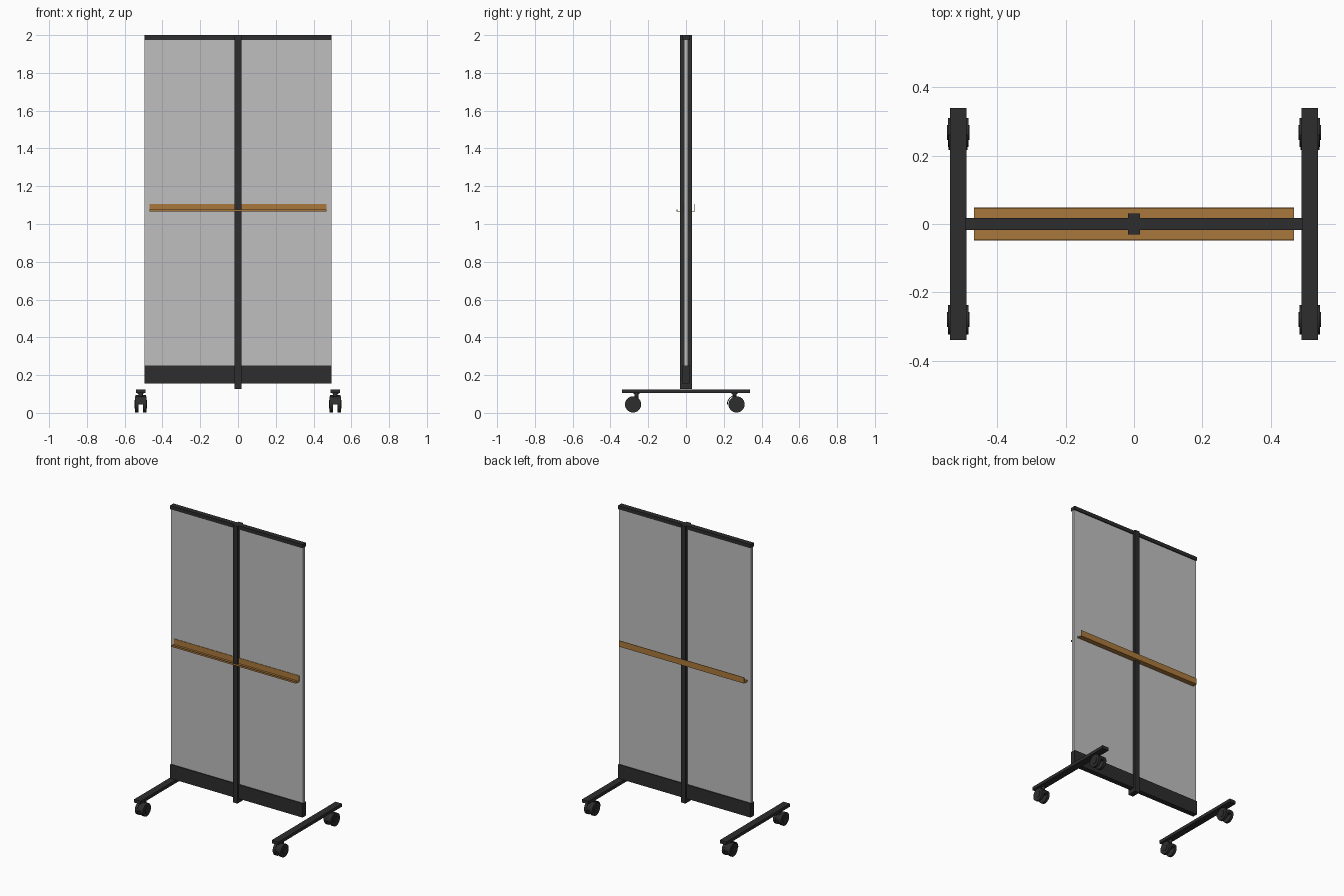
import bpy
import bmesh
import math
from mathutils import Matrix

cube = bpy.data.objects.get("Cube")
if cube:
    bpy.data.objects.remove(cube)


def material(name, rgb):
    m = bpy.data.materials.new(name)
    m.use_nodes = True
    color = (*rgb, 1)
    m.diffuse_color = color
    node = next(n for n in m.node_tree.nodes if n.type == "BSDF_PRINCIPLED")
    node.inputs["Base Color"].default_value = color
    return m


BLACK = material("black metal", (0.026, 0.026, 0.027))
GREY = material("grey board", (0.52, 0.52, 0.52))
WOOD = material("brown wood", (0.40, 0.19, 0.045))


def finish(bm, name, mat, smooth=False):
    bmesh.ops.recalc_face_normals(bm, faces=bm.faces)
    mesh = bpy.data.meshes.new(name)
    bm.to_mesh(mesh)
    bm.free()
    mesh.materials.append(mat)
    ob = bpy.data.objects.new(name, mesh)
    bpy.context.scene.collection.objects.link(ob)
    if smooth:
        bpy.ops.object.select_all(action="DESELECT")
        ob.select_set(True)
        bpy.context.view_layer.objects.active = ob
        bpy.ops.object.shade_smooth_by_angle()
    return ob


def box(name, mat, half_x, half_y, z0, z1, x=0, y=0):
    bm = bmesh.new()
    size = Matrix.Diagonal((2 * half_x, 2 * half_y, z1 - z0, 1))
    bmesh.ops.create_cube(bm, size=1, matrix=Matrix.Translation((x, y, (z0 + z1) / 2)) @ size)
    return finish(bm, name, mat)


def cylinder(name, mat, radius, depth, center, along_x=True):
    bm = bmesh.new()
    turn = Matrix.Rotation(math.pi / 2 if along_x else 0, 4, "Y")
    bmesh.ops.create_cone(bm, cap_ends=True, segments=28, radius1=radius, radius2=radius,
                          depth=depth, matrix=Matrix.Translation(center) @ turn)
    ob = finish(bm, name, mat, True)
    return ob


def extrude_x(name, mat, profile, half_x, x=0, smooth=False):
    """Extrude a closed (y, z) outline along x."""
    bm = bmesh.new()
    face = bm.faces.new([bm.verts.new((x - half_x, y, z)) for y, z in profile])
    new = bmesh.ops.extrude_face_region(bm, geom=[face])["geom"]
    moved = [v for v in new if isinstance(v, bmesh.types.BMVert)]
    bmesh.ops.translate(bm, verts=moved, vec=(2 * half_x, 0, 0))
    return finish(bm, name, mat, smooth)


def arc(y, z, radius, start, end, steps=12):
    angles = [math.radians(start + (end - start) * i / steps) for i in range(steps + 1)]
    return [(y + radius * math.cos(a), z + radius * math.sin(a)) for a in angles]


# Board, rails and centre post
box("board", GREY, 0.494, 0.011, 0.2, 1.98)
box("top_rail", BLACK, 0.495, 0.0175, 1.975, 2.0)
box("bottom_rail", BLACK, 0.495, 0.0175, 0.155, 0.25)
box("centre_post", BLACK, 0.0175, 0.031, 0.127, 2.0)

# Pen trays: low lip on the front edge, tall plate on the back edge
T = 0.003
BASE = 1.065
for name, front, back in (("front_tray", -0.049, -0.014), ("back_tray", 0.014, 0.048)):
    outline = [(front, BASE), (back, BASE), (back, BASE + 0.041), (back - T, BASE + 0.041),
               (back - T, BASE + T), (front + T, BASE + T), (front + T, BASE + 0.012),
               (front, BASE + 0.012)]
    extrude_x(name, WOOD, outline, 0.468)

# Feet with twin-wheel casters
HUB_Z = 0.045
for side, x in (("left", 0.515), ("right", -0.515)):
    box(side + "_foot", BLACK, 0.024, 0.34, 0.104, 0.125, x)
    for end, y, stem_y in (("front", -0.28, -0.262), ("back", 0.268, 0.256)):
        name = f"{side}_{end}_caster"
        for part, dx in (("inner", -1), ("outer", 1)):
            cylinder(f"{name}_{part}_wheel", BLACK, 0.043, 0.018, (x + dx * 0.021, y, HUB_Z))
            cylinder(f"{name}_{part}_hub", BLACK, 0.022, 0.004, (x + dx * 0.031, y, HUB_Z))
        extrude_x(name + "_body", BLACK, arc(y, HUB_Z, 0.041, 0, 180), 0.013, x, True)
        cylinder(name + "_stem", BLACK, 0.011, 0.03, (x, stem_y, 0.092), False)
        cylinder(name + "_collar", BLACK, 0.016, 0.005, (x, stem_y, 0.102), False)
        if end == "back":
            hood = arc(y, HUB_Z, 0.051, 100, 180) + arc(y, HUB_Z, 0.047, 180, 100)
            extrude_x(name + "_hood", BLACK, hood, 0.028, x, True)
